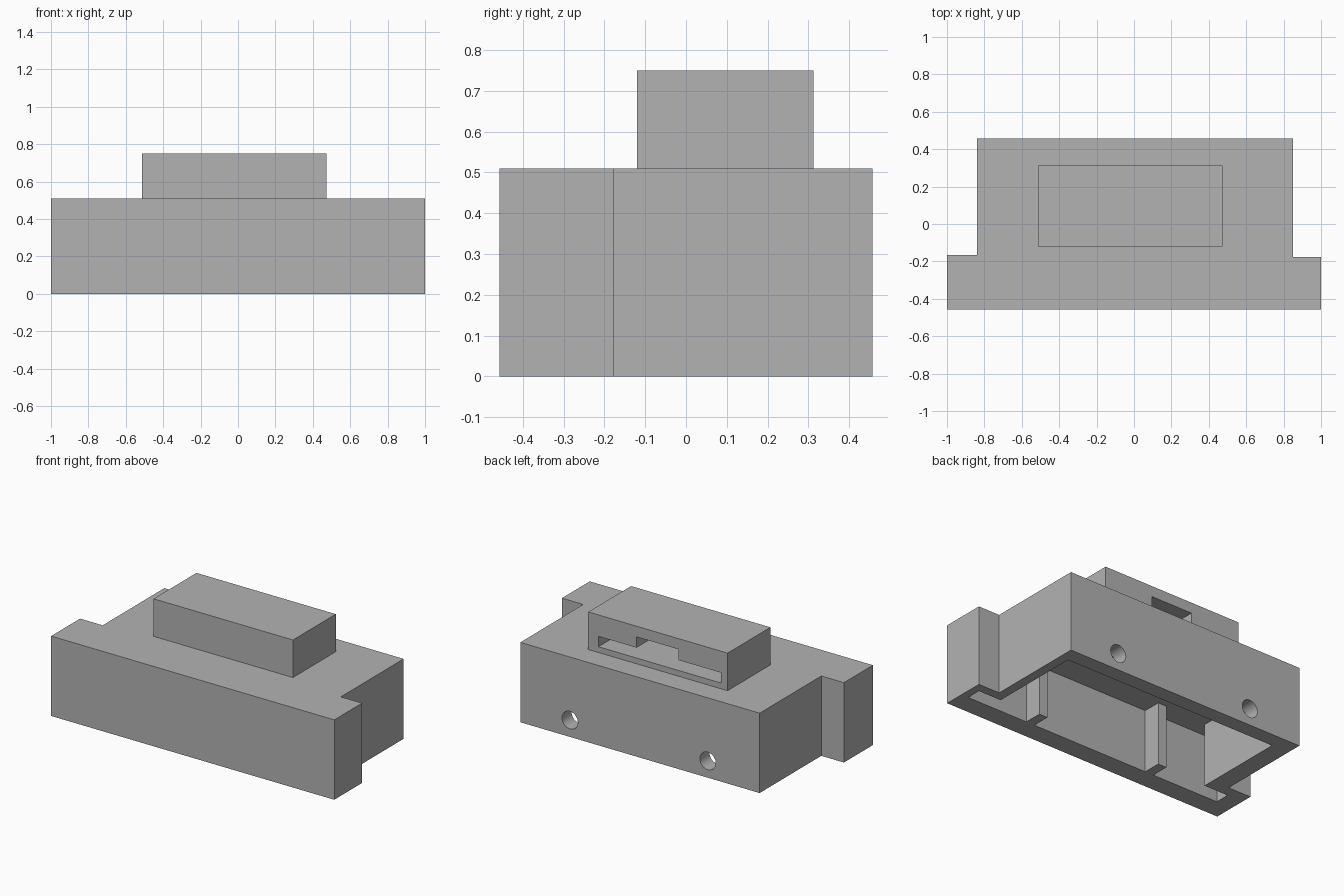
import bpy
import bmesh
import math
from mathutils import Matrix, Vector

if "Cube" in bpy.data.objects:
    bpy.data.objects.remove(bpy.data.objects["Cube"])

grey = bpy.data.materials.new("plain grey")
grey.use_nodes = True
grey.diffuse_color = (0.45, 0.45, 0.45, 1)
grey.node_tree.nodes["Principled BSDF"].inputs["Base Color"].default_value = grey.diffuse_color


def finish(name, bm):
    """Turn a bmesh into a named grey object."""
    bmesh.ops.recalc_face_normals(bm, faces=bm.faces)
    mesh = bpy.data.meshes.new(name)
    bm.to_mesh(mesh)
    bm.free()
    mesh.materials.append(grey)
    obj = bpy.data.objects.new(name, mesh)
    bpy.context.collection.objects.link(obj)
    return obj


def prism(name, outline, start, end, axis="z"):
    """Extrude an outline along z (xy outline) or along y (xz outline)."""
    bm = bmesh.new()
    if axis == "z":
        points = [(u, v, start) for u, v in outline]
        travel = Vector((0, 0, end - start))
    else:
        points = [(u, start, v) for u, v in outline]
        travel = Vector((0, end - start, 0))
    face = bm.faces.new([bm.verts.new(p) for p in points])
    result = bmesh.ops.extrude_face_region(bm, geom=[face], use_keep_orig=True)
    moved = [g for g in result["geom"] if isinstance(g, bmesh.types.BMVert)]
    bmesh.ops.translate(bm, verts=moved, vec=travel)
    return finish(name, bm)


def rect(left, right, low, high):
    return [(left, low), (right, low), (right, high), (left, high)]


def tee(wide_l, wide_r, l, r, front, step_l, step_r, back):
    """T-shaped footprint: wide front strip, narrower rear."""
    return [(wide_l, front), (wide_r, front), (wide_r, step_r), (r, step_r),
            (r, back), (l, back), (l, step_l), (wide_l, step_l)]


def rod(name, x, z, radius, y, length):
    """Round bar along y."""
    bm = bmesh.new()
    place = Matrix.Translation((x, y, z)) @ Matrix.Rotation(math.pi / 2, 4, "X")
    bmesh.ops.create_cone(bm, cap_ends=True, segments=32, radius1=radius,
                          radius2=radius, depth=length, matrix=place)
    for face in bm.faces:
        face.smooth = len(face.verts) == 4
    return finish(name, bm)


def cut(target, cutter):
    """Subtract the cutter and remove it."""
    cutter.hide_render = True
    mod = target.modifiers.new("cut", "BOOLEAN")
    mod.operation = "DIFFERENCE"
    mod.solver = "EXACT"
    mod.object = cutter
    bpy.context.view_layer.update()
    graph = bpy.context.evaluated_depsgraph_get()
    mesh = bpy.data.meshes.new_from_object(target.evaluated_get(graph))
    target.modifiers.clear()
    target.data = mesh
    bpy.data.objects.remove(cutter)


# Housing shell, open underneath
height, ceiling = 0.51, 0.4
housing = prism("housing", tee(-1, 1, -0.84, 0.85, -0.457, -0.165, -0.177, 0.457), 0, height)
cut(housing, prism("cavity_cutter",
                   tee(-0.89, 0.95, -0.72, 0.79, -0.33, -0.235, -0.235, 0.36), -0.1, ceiling))

# Round holes through the rear wall
for x in (0.5, -0.474):
    cut(housing, rod("hole_cutter", x, 0.107, 0.056, 0.42, 0.3))

# Inner posts on the front wall
for name, x in (("right_post", -0.39), ("left_post", 0.49)):
    prism(name, rect(x - 0.03, x + 0.03, -0.335, -0.215), 0, ceiling + 0.01)

# Raised block with a stepped slot open to the rear
block = prism("raised_block", rect(-0.512, 0.472, -0.12, 0.312), height, 0.75)
slot = [(-0.467, 0.547), (0.4, 0.547), (0.4, 0.613), (0.13, 0.613),
        (0.13, 0.682), (-0.164, 0.682), (-0.164, 0.613), (-0.467, 0.613)]
cut(block, prism("slot_cutter", slot, -0.06, 0.4, axis="y"))
